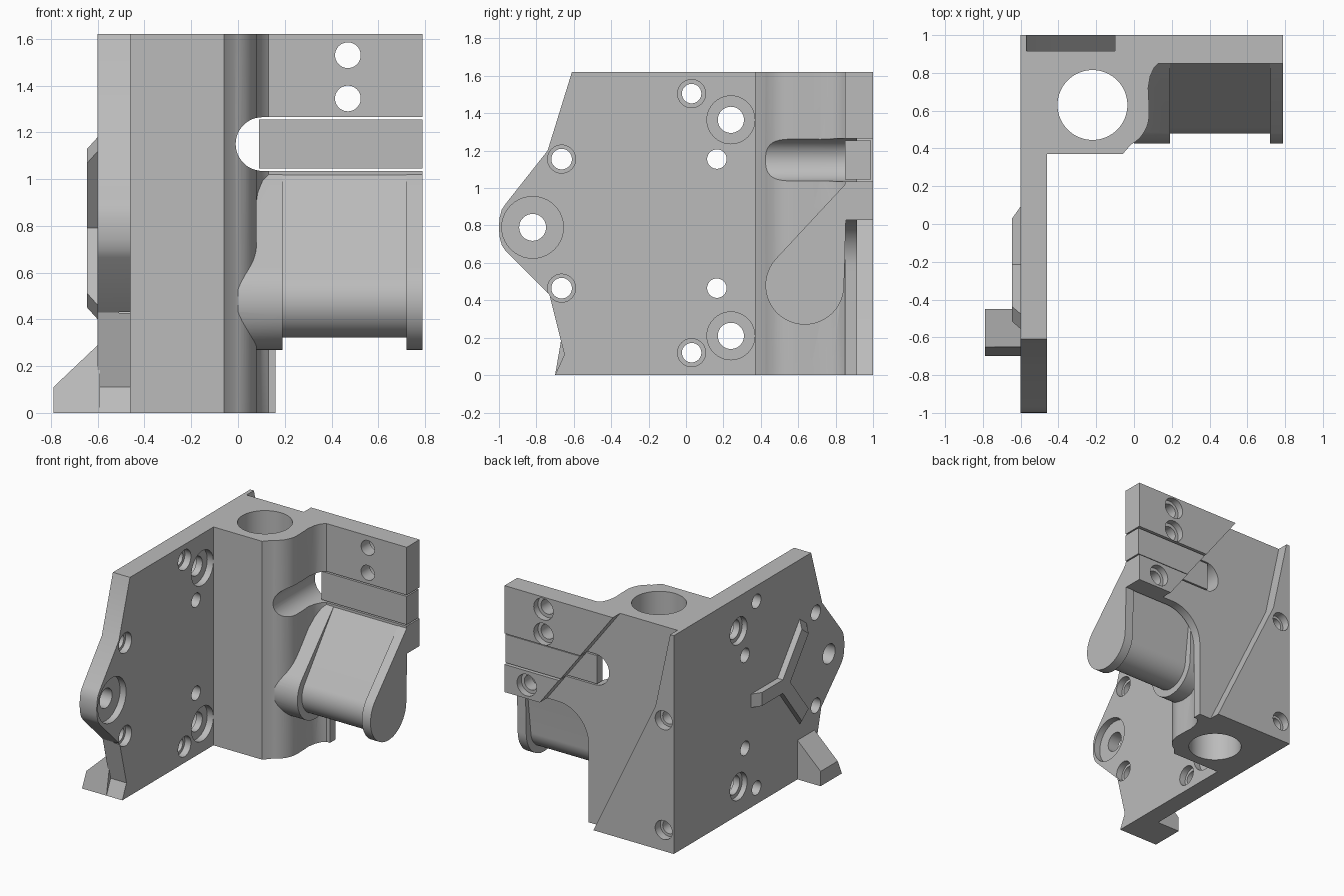
import bpy, bmesh, math

if "Cube" in bpy.data.objects:
    bpy.data.objects.remove(bpy.data.objects["Cube"])

grey = bpy.data.materials.new("light_grey")
grey.diffuse_color = (0.5, 0.5, 0.5, 1)
grey.use_nodes = True
grey.node_tree.nodes["Principled BSDF"].inputs["Base Color"].default_value = grey.diffuse_color


def place(axis, u, v, w):
    return {'x': (w, u, v), 'y': (u, w, v), 'z': (u, v, w)}[axis]


def loft(name, axis, pts_lo, lo, pts_hi, hi):
    """Solid between two matching outlines set across the given axis."""
    bm = bmesh.new()
    a = [bm.verts.new(place(axis, u, v, lo)) for u, v in pts_lo]
    b = [bm.verts.new(place(axis, u, v, hi)) for u, v in pts_hi]
    n = len(a)
    bm.faces.new(a)
    bm.faces.new(b[::-1])
    for i in range(n):
        j = (i + 1) % n
        bm.faces.new((a[j], a[i], b[i], b[j]))
    bmesh.ops.recalc_face_normals(bm, faces=bm.faces)
    me = bpy.data.meshes.new(name)
    bm.to_mesh(me)
    bm.free()
    me.materials.append(grey)
    ob = bpy.data.objects.new(name, me)
    bpy.context.collection.objects.link(ob)
    return ob


def prism(name, axis, pts, lo, hi):
    return loft(name, axis, pts, lo, pts, hi)


def arc(cu, cv, r, a0, a1, n=24):
    return [(cu + r * math.cos(math.radians(a0 + (a1 - a0) * i / n)),
             cv + r * math.sin(math.radians(a0 + (a1 - a0) * i / n))) for i in range(n + 1)]


def rod(axis, u, v, r, lo, hi, n=40):
    return prism("cutter", axis, arc(u, v, r, 0, 360, n)[:-1], lo, hi)


def combine(ob, other, op='DIFFERENCE'):
    mod = ob.modifiers.new("combine", 'BOOLEAN')
    mod.operation, mod.solver, mod.object = op, 'EXACT', other
    bpy.context.view_layer.objects.active = ob
    bpy.ops.object.modifier_apply(modifier=mod.name)
    bpy.data.objects.remove(other, do_unlink=True)


# Bearing block with the thin back wall
body = prism("bracket_body", 'z',
             [(-0.6, 0.37), (-0.06, 0.37)] + arc(-0.10, 0.58, 0.18, -62, 0, 12)
             + [(0.078, 0.66), (0.075, 0.72), (0.085, 0.78), (0.105, 0.825), (0.13, 0.85),
                (0.79, 0.85), (0.79, 1), (-0.6, 1)], 0, 1.62)

# Side plate with a rounded nose
plate = prism("side_plate", 'x',
              [(0.42, 0), (-0.70, 0), (-0.65, 0.11), (-0.73, 0.43), (-0.965, 0.665),
               (-0.985, 0.695), (-0.997, 0.74), (-1, 0.79), (-0.997, 0.84), (-0.985, 0.885),
               (-0.965, 0.915), (-0.74, 1.20), (-0.61, 1.62), (0.42, 1.62)], -0.6, -0.46)
combine(body, plate, 'UNION')

# Back wall cut away below the arm, with a rounded inner corner
combine(body, prism("cutter", 'y', [(0.16, -0.1), (0.9, -0.1), (0.9, 0.83)]
                    + arc(0.41, 0.58, 0.25, 90, 180), 0.8, 1.1))

# Motor-like arm: two round flanges and a slimmer core
def teardrop(name, r, lo, hi):
    cy, cz, py, pz = 0.635, 0.48, 0.86, 1.03
    d = math.hypot(py - cy, pz - cz)
    tangent = math.degrees(math.atan2(pz - cz, py - cy) + math.acos(r / d))
    return prism(name, 'x', arc(cy, cz, r, 0, tangent - 360, 40) + [(py, pz)], lo, hi)


for args in ((0.157, 0.03, 0.76), (0.21, 0.0, 0.19), (0.21, 0.72, 0.79)):
    combine(body, teardrop("arm", *args), 'UNION')

# Shallow recess across the back
recess = [(-0.58, 1.67), (-0.57, 1.62), (-0.45, 1.06), (0.06, 0), (0.10, -0.08),
          (0.30, -0.08), (0.30, 0.7), (0.50, 0.83), (-0.1, 1.62), (-0.138, 1.67)]
combine(body, prism("cutter", 'y', recess, 0.915, 1.1))

# Vertical bore and the horizontal slot
combine(body, rod('z', -0.22, 0.63, 0.185, -0.1, 1.8, 64))
combine(body, prism("cutter", 'y', [(0.9, 1.035), (0.9, 1.265)]
                    + arc(0.105, 1.15, 0.115, 90, 270), 0.2, 1.1))

# Side plate holes: y, z, radius, inner counterbore, outer counterbore
for y, z, r, inner, outer in (
        (0.03, 1.505, 0.052, 0.075, 0), (0.03, 0.12, 0.052, 0.075, 0),
        (0.24, 1.365, 0.07, 0.128, 0.1), (0.24, 0.21, 0.07, 0.128, 0.1),
        (0.165, 1.155, 0.052, 0, 0), (0.165, 0.465, 0.052, 0, 0),
        (-0.665, 1.155, 0.055, 0.075, 0), (-0.665, 0.465, 0.055, 0.075, 0),
        (-0.82, 0.79, 0.072, 0.165, 0)):
    combine(body, rod('x', y, z, r, -0.7, -0.4))
    if inner:
        combine(body, rod('x', y, z, inner, -0.51, -0.4))
    if outer:
        combine(body, rod('x', y, z, outer, -0.7, -0.56))

# Back wall holes: through pair with counterbores, then blind ones
for z in (1.53, 1.345):
    combine(body, rod('y', 0.47, z, 0.055, 0.8, 1.1))
    combine(body, rod('y', 0.47, z, 0.08, 0.95, 1.1))
combine(body, rod('y', 0.607, 0.93, 0.055, 0.86, 1.1))
combine(body, rod('y', 0.607, 0.93, 0.08, 0.95, 1.1))
for z in (0.97, 0.156):
    combine(body, rod('y', -0.517, z, 0.05, 0.75, 1.1))
    combine(body, rod('y', -0.517, z, 0.07, 0.94, 1.1))

# Loose bar sitting in the slot
bar = prism("slot_bar", 'y', [(0.09, 1.045), (0.79, 1.045), (0.79, 1.255), (0.09, 1.255)],
            0.85, 0.99)
combine(bar, prism("cutter", 'y', recess, 0.915, 1.1))

# Wedge foot on the outer side, front edge leaning with the plate
foot = loft("wedge_foot", 'y',
            [(-0.59, 0), (-0.79, 0), (-0.79, 0.11), (-0.6, 0.29), (-0.59, 0.29)], -0.65,
            [(-0.59, 0), (-0.79, 0), (-0.79, 0.11), (-0.6, 0.29), (-0.59, 0.29)], -0.45)
for v in foot.data.vertices:
    if v.co.y < -0.6 and v.co.z < 0.01:
        v.co.y = -0.70

# Three-armed locating rib on the outer side, with sloped ends
rib = None
for end_y, end_z in ((0.10, 0.79), (-0.52, 1.155), (-0.52, 0.425)):
    cy, cz, w = -0.24, 0.79, 0.05
    length = math.hypot(end_y - cy, end_z - cz)
    dy, dz = (end_y - cy) / length, (end_z - cz) / length

    def strip(stop):
        return [(cy + dy * t - dz * s, cz + dz * t + dy * s)
                for t, s in ((0, -w), (stop, -w), (stop, w), (0, w), (-w * 0.6, 0))]
    arm = loft("locating_rib", 'x', strip(length - 0.07), -0.645, strip(length), -0.595)
    if rib:
        combine(rib, arm, 'UNION')
    else:
        rib = arm

# Smooth the round surfaces, keep the edges sharp
for ob in (body, bar, foot, rib):
    bpy.ops.object.select_all(action='DESELECT')
    ob.select_set(True)
    bpy.context.view_layer.objects.active = ob
    bpy.ops.object.shade_smooth_by_angle(angle=math.radians(28))
